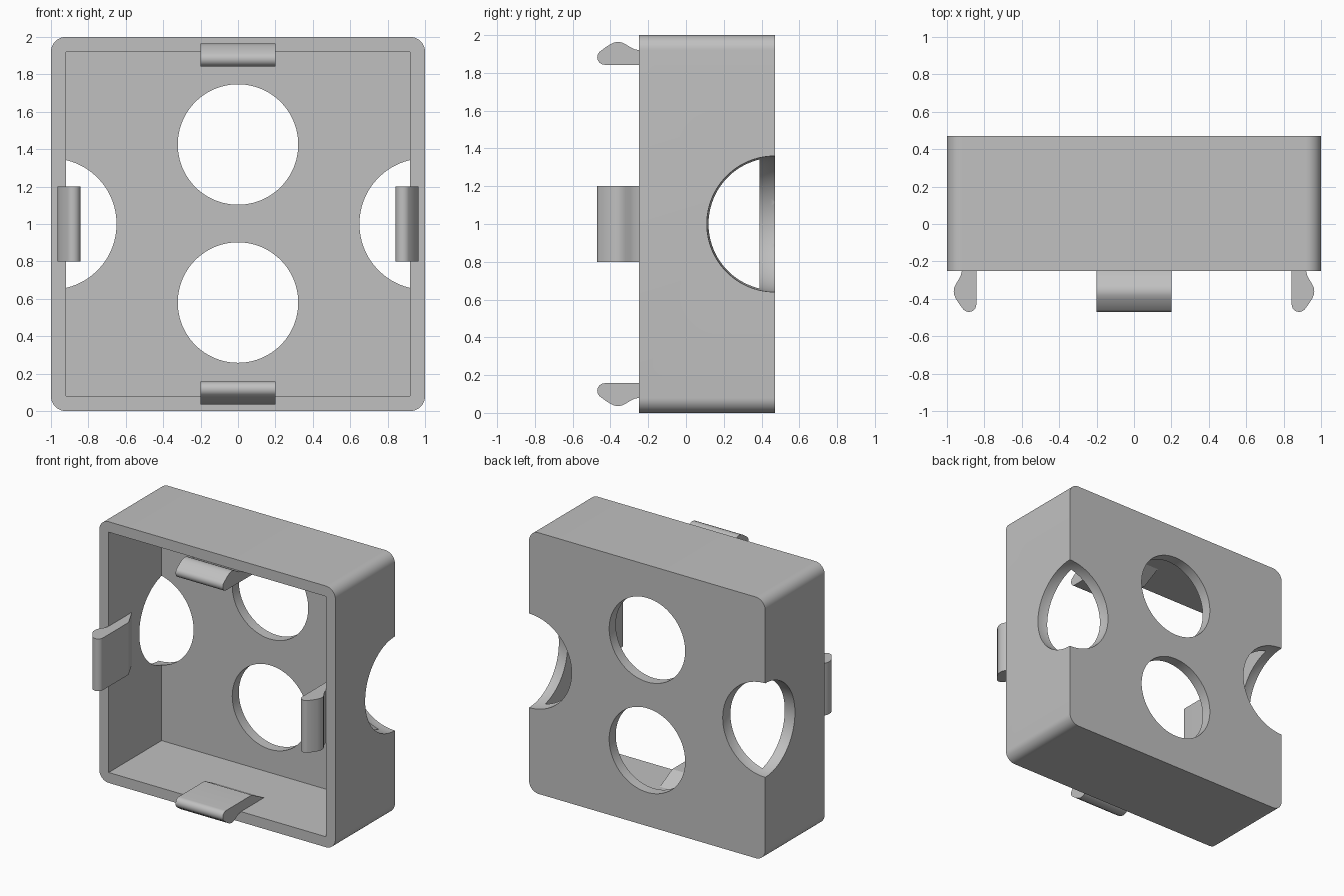
import bpy, bmesh
from math import radians, sin, cos
from mathutils import Matrix, Vector

if "Cube" in bpy.data.objects:
    bpy.data.objects.remove(bpy.data.objects["Cube"], do_unlink=True)

WALL = 0.08
FRONT, BACK = -0.25, 0.47

gray = bpy.data.materials.new("plain gray")
gray.use_nodes = True
gray.diffuse_color = (0.53, 0.53, 0.53, 1)
gray.node_tree.nodes["Principled BSDF"].inputs["Base Color"].default_value = gray.diffuse_color


def to_object(name, bm):
    bmesh.ops.recalc_face_normals(bm, faces=bm.faces)
    mesh = bpy.data.meshes.new(name)
    bm.to_mesh(mesh)
    bm.free()
    mesh.materials.append(gray)
    obj = bpy.data.objects.new(name, mesh)
    bpy.context.scene.collection.objects.link(obj)
    return obj


def box_bmesh(half, y0, y1):
    """Box square in x and z around the middle of the case."""
    bm = bmesh.new()
    place = Matrix.Translation((0, (y0 + y1) / 2, 1)) @ Matrix.Diagonal((2 * half, y1 - y0, 2 * half, 1))
    bmesh.ops.create_cube(bm, size=1, matrix=place)
    return bm


def select_only(obj):
    bpy.ops.object.select_all(action='DESELECT')
    obj.select_set(True)
    bpy.context.view_layer.objects.active = obj


def cut(target, cutter):
    cutter.hide_render = True
    mod = target.modifiers.new("cut", 'BOOLEAN')
    mod.operation = 'DIFFERENCE'
    mod.solver = 'EXACT'
    mod.object = cutter
    select_only(target)
    bpy.ops.object.modifier_apply(modifier=mod.name)
    bpy.data.objects.remove(cutter, do_unlink=True)


def smooth(obj):
    select_only(obj)
    bpy.ops.object.shade_smooth_by_angle(angle=radians(25))


# Case: a box with four rounded corners, open at the front
bm = box_bmesh(1, FRONT, BACK)
corners = [e for e in bm.edges if abs(e.verts[0].co.y - e.verts[1].co.y) > 0.1]
bmesh.ops.bevel(bm, geom=corners, offset=WALL, segments=10, profile=0.5, affect='EDGES')
case = to_object("case", bm)
cut(case, to_object("cavity_cutter", box_bmesh(1 - WALL, FRONT - 0.3, BACK - WALL)))

# Two round holes through the back panel
for z in (0.58, 1.425):
    bm = bmesh.new()
    bmesh.ops.create_cone(bm, cap_ends=True, segments=96, radius1=0.322, radius2=0.322, depth=0.4,
                          matrix=Matrix.Translation((0, BACK, z)) @ Matrix.Rotation(radians(90), 4, 'X'))
    cut(case, to_object("hole_cutter", bm))

# Spherical finger notches on the two upright back edges
for side in (-1, 1):
    bm = bmesh.new()
    bmesh.ops.create_uvsphere(bm, u_segments=96, v_segments=48, radius=0.36,
                              matrix=Matrix.Translation((side, BACK, 1)))
    cut(case, to_object("notch_cutter", bm))
smooth(case)

# Snap clip profile as (y, z): wedge foot on the wall, round nose, outward bulge
foot = [(0.03, 1.92), (-0.12, 1.843), (-0.43, 1.843)]
nose = [(-0.43 - 0.04 * sin(radians(a)), 1.883 - 0.04 * cos(radians(a))) for a in range(15, 136, 15)]
bulge = [(-0.425, 1.936), (-0.4, 1.952), (-0.38, 1.961), (-0.36, 1.964), (-0.34, 1.961),
         (-0.32, 1.952), (-0.295, 1.936), (-0.275, 1.926), (-0.25, 1.92)]
root = [(-0.245, 1.93), (0.02, 1.93)]
profile = foot + nose + bulge + root


def clip(name, angle):
    bm = bmesh.new()
    face = bm.faces.new([bm.verts.new((-0.2, y, z)) for y, z in profile])
    new = bmesh.ops.extrude_face_region(bm, geom=[face])["geom"]
    bmesh.ops.translate(bm, verts=[g for g in new if isinstance(g, bmesh.types.BMVert)],
                        vec=Vector((0.4, 0, 0)))
    bmesh.ops.rotate(bm, verts=bm.verts, cent=(0, 0, 1),
                     matrix=Matrix.Rotation(radians(angle), 3, 'Y'))
    smooth(to_object(name, bm))


# One clip in the middle of each wall
for i, name in enumerate(("top_clip", "left_clip", "bottom_clip", "right_clip")):
    clip(name, 90 * i)
